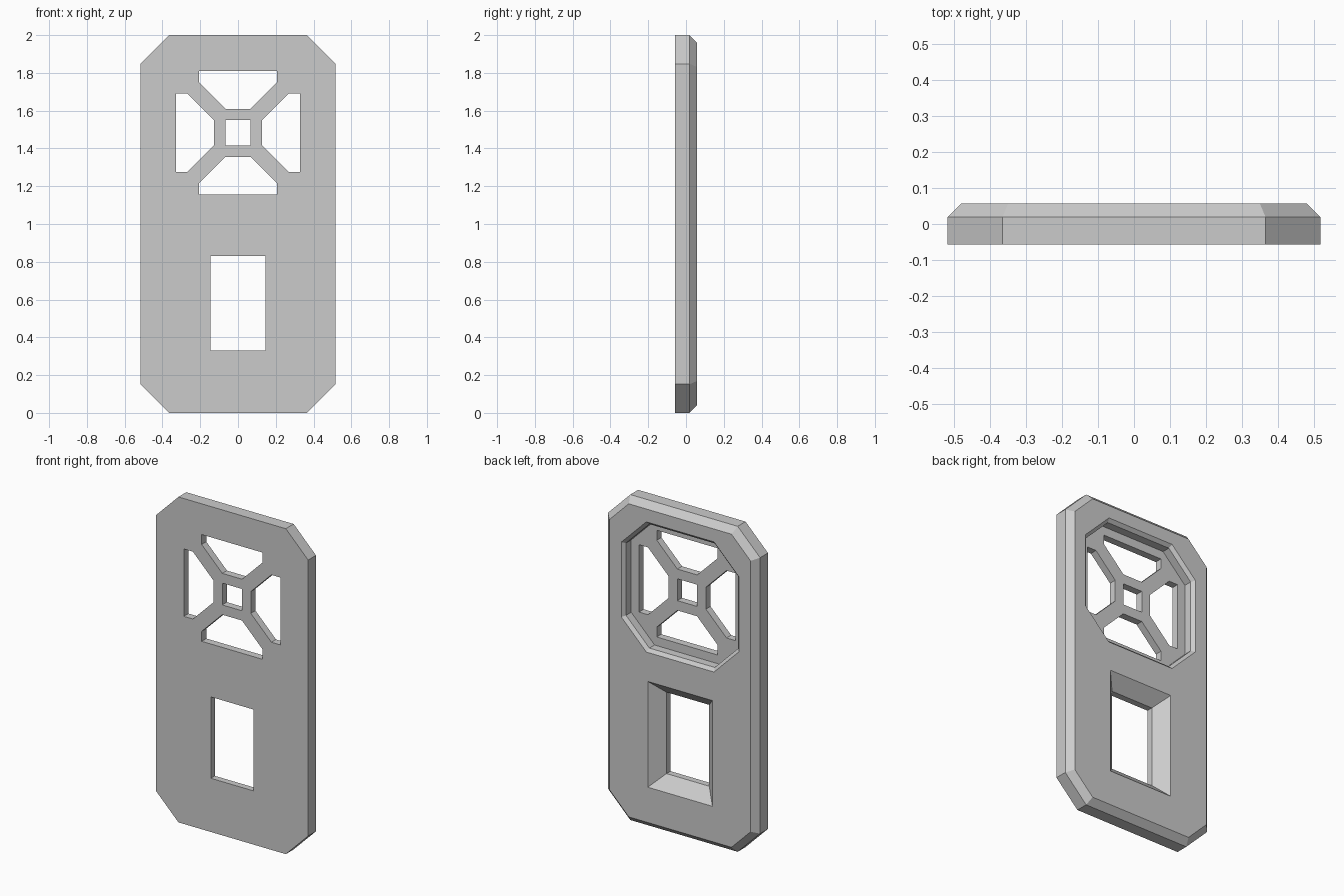
import bpy, bmesh, math

cube = bpy.data.objects.get("Cube")
if cube:
    bpy.data.objects.remove(cube, do_unlink=True)

FRONT, BACK, OUT = -0.057, 0.057, 0.02   # plate faces, and cutter overshoot
VENT_Z, SLOT_Z = 1.483, 0.58             # centres of the two openings

grey = bpy.data.materials.new("plain grey")
grey.use_nodes = True
colour = (0.6, 0.6, 0.6, 1)
grey.diffuse_color = colour
grey.node_tree.nodes["Principled BSDF"].inputs["Base Color"].default_value = colour


def octagon(hx, hz, cut, inset=0):
    """Rectangle with cut corners, offset inwards evenly."""
    hx, hz = hx - inset, hz - inset
    cut -= inset * (2 - math.sqrt(2))
    a, b = hx - cut, hz - cut
    return [(a, -hz), (hx, -b), (hx, b), (a, hz),
            (-a, hz), (-hx, b), (-hx, -b), (-a, -hz)]


def rectangle(hx, hz):
    return [(-hx, -hz), (hx, -hz), (hx, hz), (-hx, hz)]


def loft(name, rings, centre_z):
    """Closed solid through (y, outline) rings running front to back."""
    bm = bmesh.new()
    loops = [[bm.verts.new((x, y, z + centre_z)) for x, z in pts] for y, pts in rings]
    bm.faces.new(loops[0])
    bm.faces.new(loops[-1][::-1])
    for lo, hi in zip(loops, loops[1:]):
        n = len(lo)
        for i in range(n):
            j = (i + 1) % n
            bm.faces.new((lo[i], lo[j], hi[j], hi[i]))
    bmesh.ops.recalc_face_normals(bm, faces=bm.faces)
    mesh = bpy.data.meshes.new(name)
    bm.to_mesh(mesh)
    bm.free()
    mesh.materials.append(grey)
    obj = bpy.data.objects.new(name, mesh)
    bpy.context.collection.objects.link(obj)
    return obj


def through(name, pts, centre_z):
    return loft(name, [(FRONT - OUT, pts), (BACK + OUT, pts)], centre_z)


# Plate with cut corners and a chamfered back edge
bevel = 0.038
plate = loft("plate", [
    (FRONT, octagon(0.517, 1, 0.152)),
    (BACK - bevel, octagon(0.517, 1, 0.152)),
    (BACK, octagon(0.517, 1, 0.152, bevel))], 1)

# Octagonal recess in the back, with a bevelled rim
rim = 0.019
cutters = [loft("recess_cutter", [
    (-0.012, octagon(0.4, 0.4, 0.17, rim)),
    (BACK - rim, octagon(0.4, 0.4, 0.17, rim)),
    (BACK + OUT, octagon(0.4, 0.4, 0.17, -OUT))], VENT_Z)]

# Four vent windows around a small square one
window = [(0.067, 0.127), (0.207, 0.267), (0.207, 0.328),
          (-0.207, 0.328), (-0.207, 0.267), (-0.067, 0.127)]
for turn in range(4):
    cutters.append(through("window_cutter", window, VENT_Z))
    window = [(-z, x) for x, z in window]
cutters.append(through("centre_cutter", rectangle(0.067, 0.067), VENT_Z))

# Rectangular slot flaring out towards the back
flare = 0.075
cutters.append(loft("slot_cutter", [
    (FRONT - OUT, rectangle(0.145, 0.25)),
    (BACK - flare, rectangle(0.145, 0.25)),
    (BACK + OUT, rectangle(0.145 + flare + OUT, 0.25 + flare + OUT))], SLOT_Z))

# Cut the openings and discard the cutters
bpy.context.view_layer.objects.active = plate
for cutter in cutters:
    cutter.hide_render = True
    mod = plate.modifiers.new("cut", "BOOLEAN")
    mod.operation = "DIFFERENCE"
    mod.solver = "EXACT"
    mod.object = cutter
    bpy.ops.object.modifier_apply(modifier=mod.name)
    bpy.data.objects.remove(cutter, do_unlink=True)
